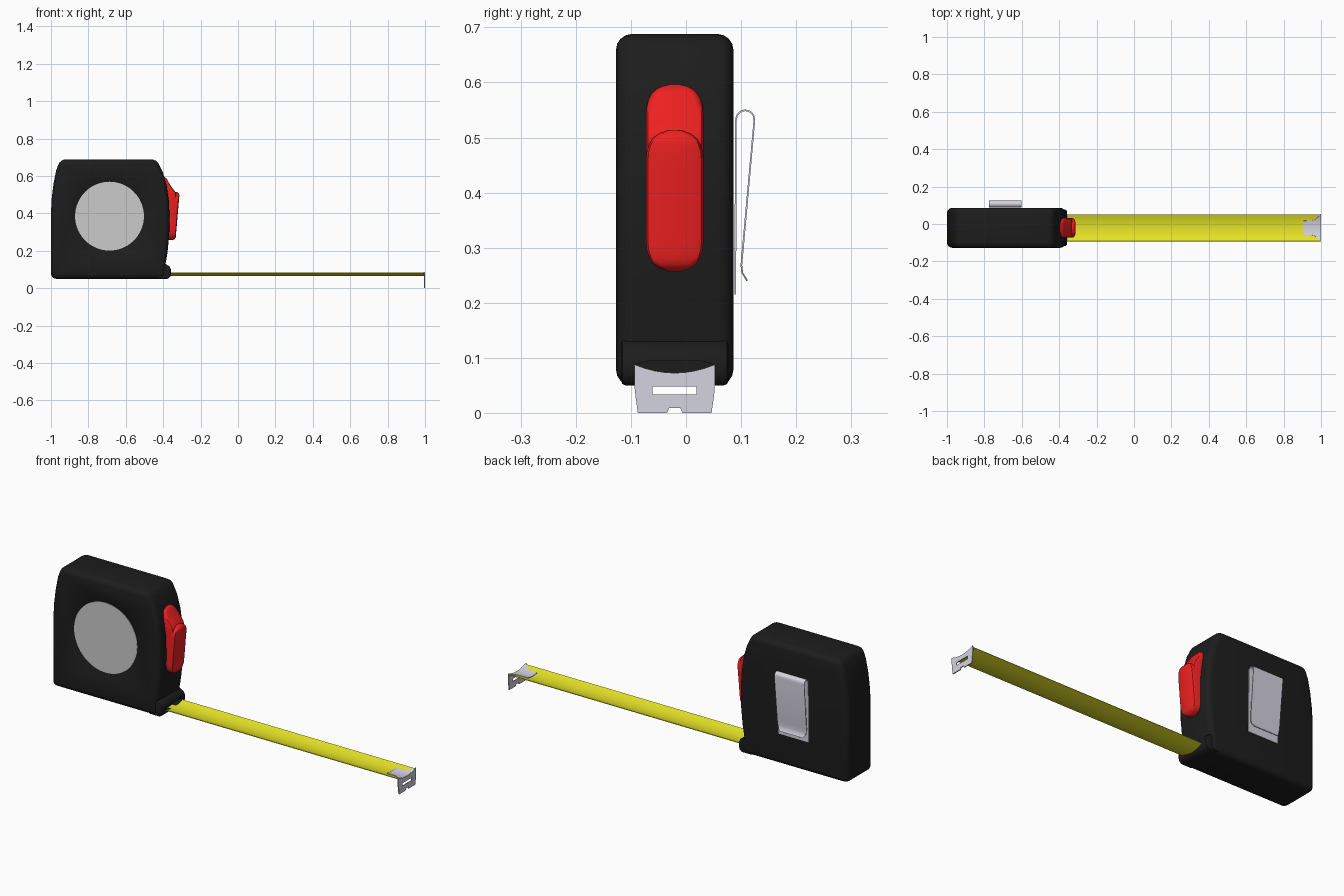
import bpy, bmesh, math
from mathutils import Vector

if "Cube" in bpy.data.objects:
    bpy.data.objects.remove(bpy.data.objects["Cube"])

YC = -0.0205          # mid-plane of the case, tape and button


def material(name, rgb):
    m = bpy.data.materials.new(name)
    m.diffuse_color = (*rgb, 1)
    m.use_nodes = True
    m.node_tree.nodes["Principled BSDF"].inputs["Base Color"].default_value = m.diffuse_color
    return m


BLACK = material("black_plastic", (0.012, 0.012, 0.012))
RED = material("red_plastic", (0.85, 0.015, 0.015))
YELLOW = material("yellow_blade", (0.8, 0.78, 0.02))
STEEL = material("steel", (0.66, 0.65, 0.74))


def build(name, verts, faces, mat=None):
    bm = bmesh.new()
    vs = [bm.verts.new(v) for v in verts]
    for f in faces:
        bm.faces.new([vs[i] for i in f])
    bmesh.ops.recalc_face_normals(bm, faces=bm.faces)
    me = bpy.data.meshes.new(name)
    bm.to_mesh(me)
    bm.free()
    ob = bpy.data.objects.new(name, me)
    bpy.context.collection.objects.link(ob)
    if mat:
        me.materials.append(mat)
    return ob


def loft(name, rings, mat=None, closed=True):
    """Skin equal-length rows of points; closed rows get end caps."""
    n = len(rings[0])
    faces = []
    for r in range(len(rings) - 1):
        for i in range(n if closed else n - 1):
            j = (i + 1) % n
            faces.append((r * n + i, r * n + j, (r + 1) * n + j, (r + 1) * n + i))
    if closed:
        faces += [tuple(range(n)), tuple(range((len(rings) - 1) * n, len(rings) * n))]
    return build(name, [p for ring in rings for p in ring], faces, mat)


def prism_y(name, pts, y0, y1, mat=None):
    return loft(name, [[(x, y, z) for x, z in pts] for y in (y0, y1)], mat)


def prism_x(name, pts, x0, x1, mat=None):
    return loft(name, [[(x, y, z) for y, z in pts] for x in (x0, x1)], mat)


def modify(ob, kind, **props):
    m = ob.modifiers.new(kind.title(), kind)
    for k, v in props.items():
        setattr(m, k, v)
    bpy.context.view_layer.objects.active = ob
    bpy.ops.object.modifier_apply(modifier=m.name)


def bevel(ob, width, segments=3, angle=30):
    modify(ob, 'BEVEL', width=width, segments=segments,
           limit_method='ANGLE', angle_limit=math.radians(angle))


def cut(ob, cutter):
    modify(ob, 'BOOLEAN', object=cutter, operation='DIFFERENCE', solver='EXACT')
    bpy.data.objects.remove(cutter)


def smooth(ob, angle=35):
    bpy.ops.object.select_all(action='DESELECT')
    ob.select_set(True)
    bpy.context.view_layer.objects.active = ob
    bpy.ops.object.shade_smooth_by_angle(angle=math.radians(angle))


def circle_y(cx, cz, r, y, n=64):
    return [(cx + r * math.cos(2 * math.pi * i / n), y,
             cz + r * math.sin(2 * math.pi * i / n)) for i in range(n)]


# case: rounded slab with bowed ends
case_outline = [(-1.0, 0.05), (-1.0, 0.40), (-0.996, 0.48), (-0.986, 0.56), (-0.972, 0.63),
                (-0.95, 0.688), (-0.435, 0.688), (-0.402, 0.62), (-0.382, 0.55),
                (-0.369, 0.46), (-0.366, 0.37), (-0.368, 0.28), (-0.377, 0.19), (-0.389, 0.12),
                (-0.389, 0.05)]
case = prism_y("case", case_outline, -0.127, 0.086, BLACK)
bevel(case, 0.028, 4)
# dished recess for the front disc
cut(case, loft("recess_cutter", [circle_y(-0.687, 0.385, 0.184, -0.117),
                                 circle_y(-0.687, 0.385, 0.206, -0.130)]))
smooth(case)

# lip around the blade mouth
lip_outline = [(-0.44, 0.05), (-0.376, 0.05), (-0.363, 0.06), (-0.359, 0.075), (-0.359, 0.1),
               (-0.365, 0.115), (-0.385, 0.128), (-0.44, 0.16)]
lip = prism_y("mouth_lip", lip_outline, -0.118, 0.077, BLACK)
bevel(lip, 0.008, 2, 50)
mouth = [(YC - 0.075, 0.086), (YC, 0.064), (YC + 0.075, 0.086), (YC + 0.05, 0.094), (YC - 0.05, 0.094)]
cut(lip, prism_x("mouth_cutter", mouth, -0.385, -0.3))
smooth(lip)

# plain disc on the front
disc = loft("front_disc", [circle_y(-0.687, 0.385, 0.184, y) for y in (-0.1, -0.119)])
smooth(disc)


# button: lofted rows of rounded sections
def button_part(name, z0, z1, half, front, end, rows=20):
    rings = []
    for k in range(rows + 1):
        a = math.pi * k / rows
        z = (z0 + z1) / 2 - (z1 - z0) / 2 * math.cos(a)
        d = min(z - z0, z1 - z, end) / end
        w = max(half * (1 - (1 - d) ** 2.4) ** (1 / 2.4), 0.014)
        x = front(z) - 0.012 * (1 - min(1, d * 5))
        e = min(0.012, w * 0.6)
        half_sec = [(w, -0.42), (w, x - e), (w - e * 0.3, x - e * 0.3), (w - e, x)]
        sec = half_sec + [(-y, px) for y, px in reversed(half_sec)]
        rings.append([(px, YC + y, z) for y, px in sec])
    smooth(loft(name, rings, RED), 40)


button_part("button_pad", 0.257, 0.513, 0.052, lambda z: -0.334 + 0.022 * (z - 0.257) / 0.256, 0.055)
button_part("button_ramp", 0.40, 0.598, 0.052,
            lambda z: -0.385 + 0.055 * min(1, (0.598 - z) / 0.09) ** 1.3, 0.06)


# blade: thin strip with a dished section
def arc(t):
    return 0.067 + 0.015 * (t / 0.073) ** 2


def strip(name, rows, lift, mat):
    grid = []
    for x, w in rows:
        ts = [w * (i / 4 - 1) for i in range(9)]
        grid.append([(x, YC + t * 0.995, arc(t) + lift) for t in ts])
    ob = loft(name, grid, mat, closed=False)
    modify(ob, 'SOLIDIFY', thickness=0.003, offset=0)
    smooth(ob)
    return ob


strip("blade", [(-0.384, 0.072), (0.994, 0.072)], 0, YELLOW)

# end hook: flared tab on the blade, slotted plate hanging down
strip("hook_tab", [(0.907, 0.038), (0.95, 0.039), (0.965, 0.043), (0.978, 0.052),
                   (0.99, 0.065), (0.998, 0.0735)], 0.004, STEEL)
top = [(YC + t, arc(t) + 0.005) for t in [0.0735 * (i / 4 - 1) for i in range(9)]]
side = [(0.0725, 0.04), (0.067, 0.0), (0.014, 0.0), (0.010, 0.009)]
plate_outline = top + [(YC + y, z) for y, z in side] + [(YC - y, z) for y, z in reversed(side)]
plate = prism_x("hook_plate", plate_outline, 0.995, 1.0, STEEL)
slot = [(YC - 0.04, 0.033), (YC + 0.04, 0.033), (YC + 0.04, 0.048), (YC - 0.04, 0.048)]
cut(plate, prism_x("slot_cutter", slot, 0.9, 1.1))

# belt clip: bent strip on the back, (y, z, half width)
path = [(0.0895, 0.215, 0.087), (0.0905, 0.53, 0.087)]
path += [(0.1075 - 0.0165 * math.cos(a), 0.533 + 0.0165 * math.sin(a), 0.087)
         for a in [math.pi * i / 8 for i in range(1, 8)]]
path += [(0.124, 0.53, 0.087), (0.1025, 0.29, 0.085), (0.1005, 0.268, 0.083),
         (0.1025, 0.254, 0.078), (0.111, 0.24, 0.068)]
clip = loft("belt_clip", [[(-0.689 - w, y, z), (-0.689 + w, y, z)] for y, z, w in path],
            STEEL, closed=False)
modify(clip, 'SOLIDIFY', thickness=0.003, offset=0)
smooth(clip)
